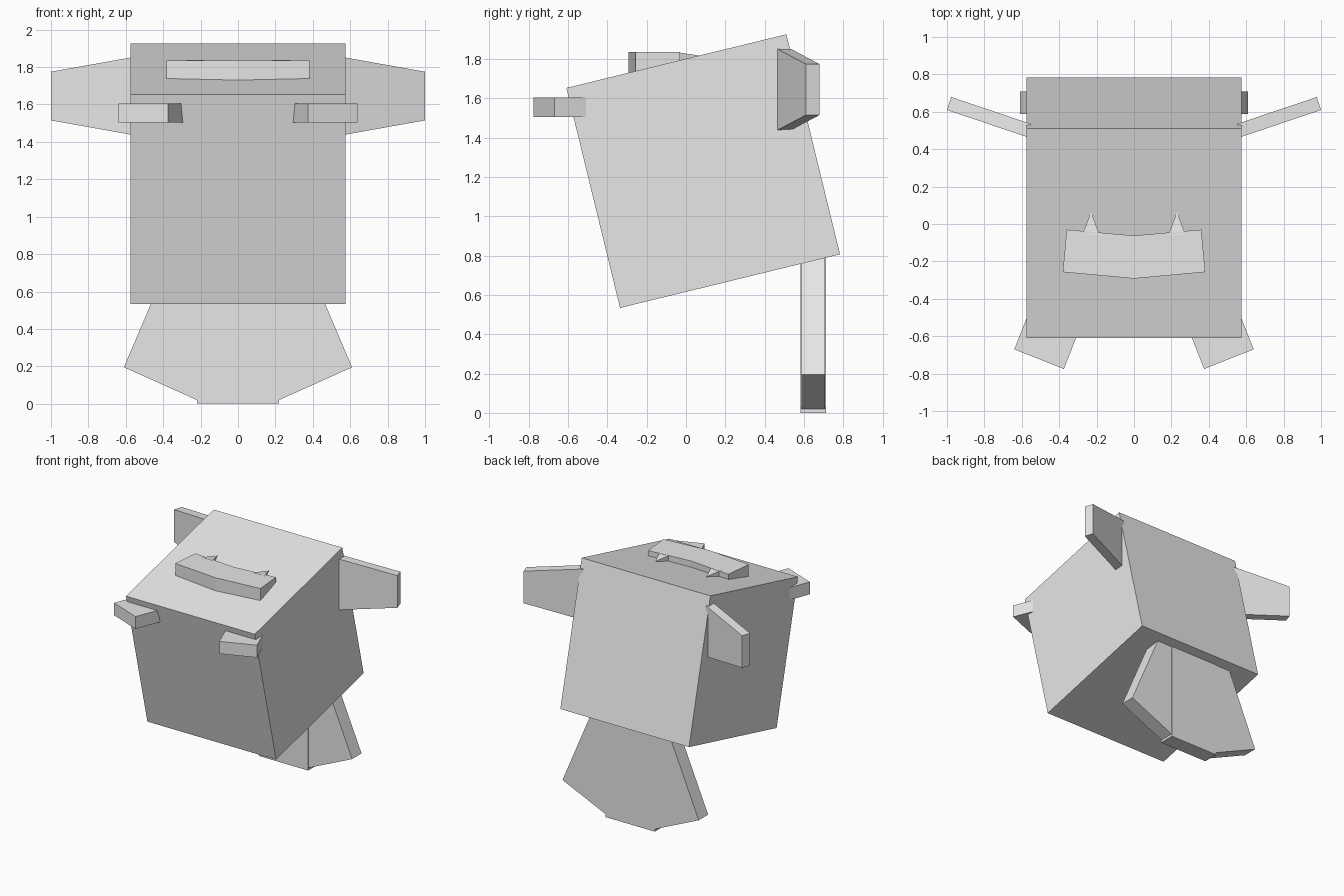
import bpy, bmesh
from math import radians
from mathutils import Matrix, Vector

cube = bpy.data.objects.get("Cube")
if cube:
    bpy.data.objects.remove(cube, do_unlink=True)

grey = bpy.data.materials.new("plain grey")
grey.use_nodes = True
grey.diffuse_color = (0.8, 0.8, 0.8, 1)
grey.node_tree.nodes["Principled BSDF"].inputs["Base Color"].default_value = (0.8, 0.8, 0.8, 1)

# Maps a flat outline (u, v) with depth w to x = u, z = v, y = w
UPRIGHT = Matrix(((1, 0, 0, 0), (0, 0, 1, 0), (0, 1, 0, 0), (0, 0, 0, 1)))
MIRROR = Matrix.Scale(-1, 4, Vector((1, 0, 0)))


def prism(name, outline, low, high, matrix=Matrix.Identity(4)):
    """Extrude an outline from low to high, then place it with a matrix."""
    bm = bmesh.new()
    face = bm.faces.new([bm.verts.new((u, v, low)) for u, v in outline])
    top = bmesh.ops.extrude_face_region(bm, geom=[face])["geom"]
    for v in top:
        if isinstance(v, bmesh.types.BMVert):
            v.co.z = high
    bm.transform(matrix)
    bmesh.ops.recalc_face_normals(bm, faces=bm.faces)
    mesh = bpy.data.meshes.new(name)
    bm.to_mesh(mesh)
    bm.free()
    mesh.materials.append(grey)
    obj = bpy.data.objects.new(name, mesh)
    bpy.context.collection.objects.link(obj)
    return obj


def pair(name, outline, low, high, matrix=Matrix.Identity(4)):
    prism("left_" + name, outline, low, high, matrix)
    prism("right_" + name, outline, low, high, MIRROR @ matrix)


def rect(u0, u1, v0, v1):
    return [(u0, v0), (u1, v0), (u1, v1), (u0, v1)]


# Body: a cube tipped back
half = 0.576
prism("body", rect(-half, half, -half, half), -half, half,
      Matrix.Translation((0, 0.0875, 1.23)) @ Matrix.Rotation(radians(13.7), 4, "X"))

# Tail: central slab with slightly thinner flared sides
prism("tail_centre", rect(-0.22, 0.22, 0, 0.9), 0.583, 0.712, UPRIGHT)
pair("tail_flare", [(0.1, 0.02), (0.22, 0.02), (0.61, 0.195), (0.31, 0.9), (0.1, 0.9)],
     0.588, 0.708, UPRIGHT)

# Side fins: tapered slabs swept backwards
pair("side_fin", [(0, -0.206), (0.45, -0.13), (0.45, 0.13), (0, 0.206)], 0, 0.073,
     Matrix.Translation((0.574, 0.466, 1.645)) @ Matrix.Rotation(radians(18.6), 4, "Z") @ UPRIGHT)

# Front corner blocks, turned outwards
pair("front_block", rect(-0.285, 0, 0, 0.3), 1.505, 1.605,
     Matrix.Translation((0.64, -0.67, 0)) @ Matrix.Rotation(radians(21.6), 4, "Z"))

# Top ridge: two bent halves with small spikes behind
pair("top_ridge", [(0, -0.292), (0.381, -0.257), (0.36, -0.03), (0, -0.062)], 1.7, 1.836)
slope = Matrix.Identity(4)
slope[2][1] = -0.15
pair("ridge_spike", [(0.183, -0.06), (0.277, -0.06), (0.23, 0.065)], 1.74, 1.828, slope)
